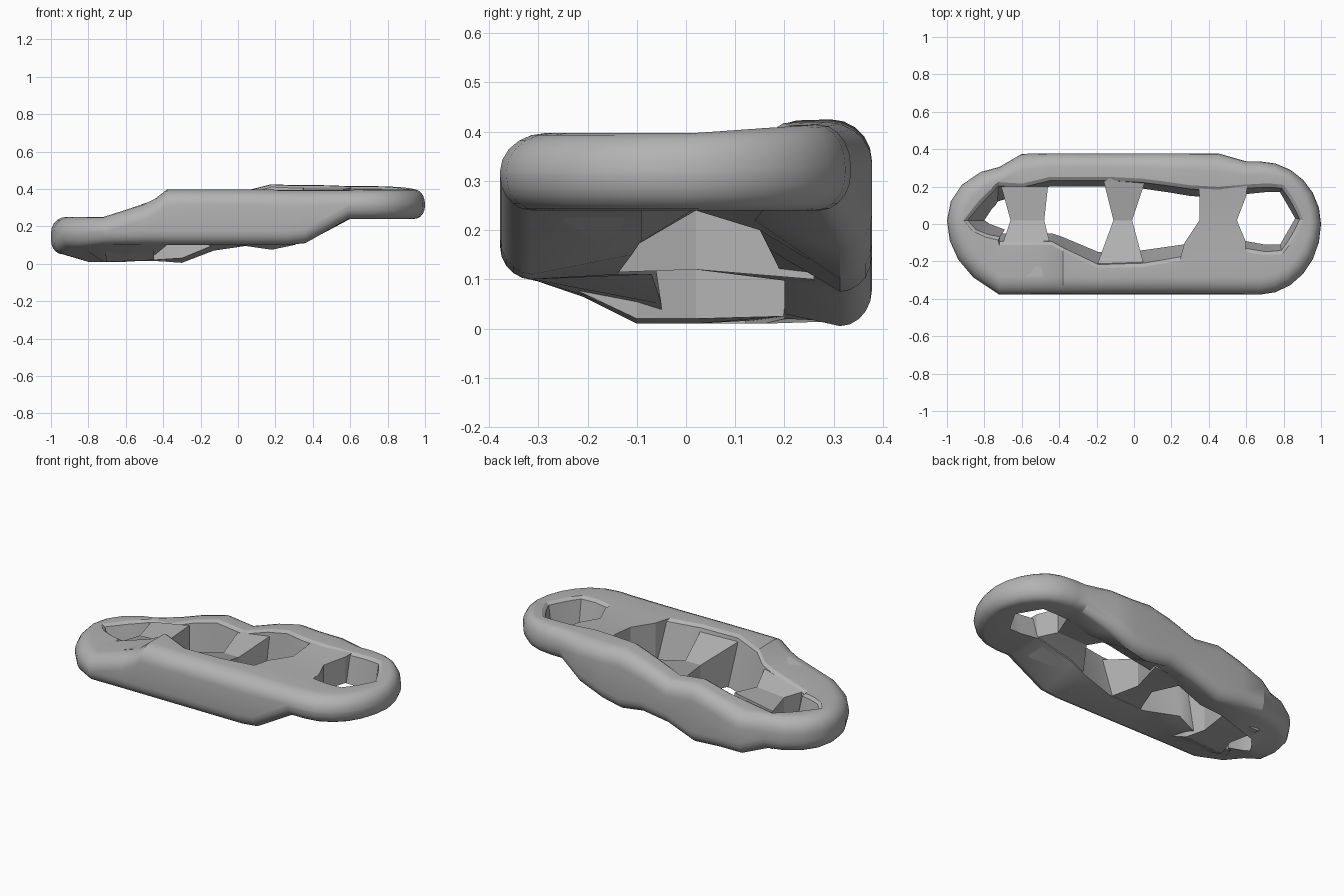
import bpy, bmesh
from math import cos, sin, radians, pi
from mathutils import Vector

cube = bpy.data.objects.get("Cube")
if cube:
    bpy.data.objects.remove(cube, do_unlink=True)

GREY = (0.45, 0.45, 0.45, 1)
mat = bpy.data.materials.new("plain grey")
mat.use_nodes = True
mat.diffuse_color = GREY
mat.node_tree.nodes["Principled BSDF"].inputs["Base Color"].default_value = GREY


def loft(name, sections, closed, angle):
    """Skin a row of matching cross-sections, as a ring or a capped bar."""
    bm = bmesh.new()
    rows = [[bm.verts.new(p) for p in section] for section in sections]
    pairs = list(zip(rows, rows[1:] + rows[:1])) if closed else list(zip(rows, rows[1:]))
    for a, b in pairs:
        for i in range(len(a)):
            j = (i + 1) % len(a)
            bm.faces.new((a[i], a[j], b[j], b[i]))
    if not closed:
        bm.faces.new(rows[0])
        bm.faces.new(rows[-1])
    bmesh.ops.recalc_face_normals(bm, faces=bm.faces)
    mesh = bpy.data.meshes.new(name)
    bm.to_mesh(mesh)
    bm.free()
    mesh.materials.append(mat)
    obj = bpy.data.objects.new(name, mesh)
    bpy.context.collection.objects.link(obj)
    bpy.ops.object.select_all(action='DESELECT')
    obj.select_set(True)
    bpy.context.view_layer.objects.active = obj
    bpy.ops.object.shade_smooth_by_angle(angle=radians(angle))


def ring_section(outer, inner, top, low_out, low_in, slope):
    """Cross-section with a rounded outer side and a sloping inner wall."""
    out, inn = Vector((*outer, 0)), Vector((*inner, 0))
    width = (out - inn).length
    way = (out - inn) / width
    height = top - low_out
    points = []

    def add(across, z):
        points.append(inn + way * across + Vector((0, 0, z)))

    def corner(start, wide, tall, centre):
        for k in range(6):
            a = start + pi / 2 * k / 5
            add(width - wide + wide * cos(a), centre + tall * sin(a))

    add(0, low_in)
    tall = min(0.075, height * 0.45)
    corner(-pi / 2, min(0.065, width * 0.4), tall, low_out + tall)
    tall = min(0.085, height * 0.5)
    corner(0, min(0.095, width * 0.4), tall, top - tall)
    # Soft edge where the top meets the inner wall
    edge = width * slope
    add(edge + 0.03, top - 0.002)
    add(edge + 0.01, top - 0.015)
    return points


# Front rail: x, inner y, top, outer bottom, inner bottom, inner slope
front = [(-.72, -.05, .25, .10, .01, .1), (-.5, -.05, .32, .10, .02, .1),
         (-.44, -.05, .35, .10, .05, .1), (-.38, -.07, .397, .10, .11, .15),
         (-.19, -.15, .397, .10, .11, .25), (.05, -.14, .397, .10, .11, .25),
         (.26, -.11, .395, .10, .15, .2), (.36, -.09, .395, .11, .18, .1),
         (.59, -.09, .395, .24, .24, .1)]
# Rear rail: x, outer y, inner y, top, outer bottom, inner bottom
rear = [(.6, .335, .16, .415, .24, .245), (.45, .378, .14, .42, .16, .22),
        (.3, .378, .15, .42, .10, .2), (.18, .378, .17, .425, .075, .16),
        (.04, .378, .19, .39, .095, .12), (-.13, .378, .2, .33, .07, .1),
        (-.3, .378, .2, .35, .005, .03), (-.45, .378, .2, .31, .015, .02),
        (-.6, .375, .16, .262, .015, .01)]
# Low end loop: outer x, outer y, inner x, inner y, inner slope
low_end = [(-.72, .305, -.73, .12, .4), (-.82, .278, -.74, .10, .28),
           (-.92, .21, -.76, .08, .25), (-.98, .12, -.78, .05, .28),
           (-1, .02, -.80, .02, .4), (-.985, -.09, -.77, .0, .3),
           (-.94, -.19, -.73, -.015, .2), (-.86, -.285, -.69, -.03, .12)]

sections = [ring_section((x, -.378), (x, iy), t, lo, li, s) for x, iy, t, lo, li, s in front]
# High end: round outside, six-sided opening inside
for step in range(-6, 7):
    a = radians(step * 15)
    hole = 0.14 / cos(radians(15 * (step % 4) - 30))
    reach = 0.378 if step < 0 else 0.335
    outer = (0.67 + 0.33 * cos(a), reach * sin(a))
    inner = (0.70 + hole * cos(a), 0.03 + hole * sin(a))
    top = 0.397 + 0.018 * max(0, sin(a))
    sections.append(ring_section(outer, inner, top, 0.24, 0.24, 0.1))
sections += [ring_section((x, oy), (x, iy), t, lo, li, 0.12) for x, oy, iy, t, lo, li in rear]
sections += [ring_section((ox, oy), (ix, iy), .25, .05 if oy > -.15 else .08, .01, s)
             for ox, oy, ix, iy, s in low_end]
loft("outer_loop", sections, True, 28)


# Cross bars, waisted in the middle. Each slice is y, left, right,
# bottom at left and right, top at left and right
bars = {
    "low_cross_bar": [(-.28, -.72, -.45, .10, .105, .245, .34),
                      (-.1, -.70, -.45, .01, .02, .245, .32),
                      (.02, -.66, -.48, .01, .02, .245, .26),
                      (.2, -.71, -.46, .02, .025, .245, .29)],
    "middle_cross_bar": [(-.28, -.22, .07, .11, .11, .385, .385),
                         (.02, -.11, -.01, .12, .12, .29, .29),
                         (.26, -.17, .07, .09, .10, .32, .37)],
    "high_cross_bar": [(-.25, .23, .60, .11, .25, .393, .393),
                       (-.1, .27, .60, .17, .25, .393, .393),
                       (.02, .35, .55, .24, .245, .393, .393),
                       (.15, .35, .60, .2, .25, .405, .405),
                       (.25, .34, .61, .14, .25, .414, .412)],
}
for name, slices in bars.items():
    loft(name, [[(l, y, low_l), (r, y, low_r), (r, y, high_r), (l, y, high_l)]
                for y, l, r, low_l, low_r, high_l, high_r in slices], False, 10)
